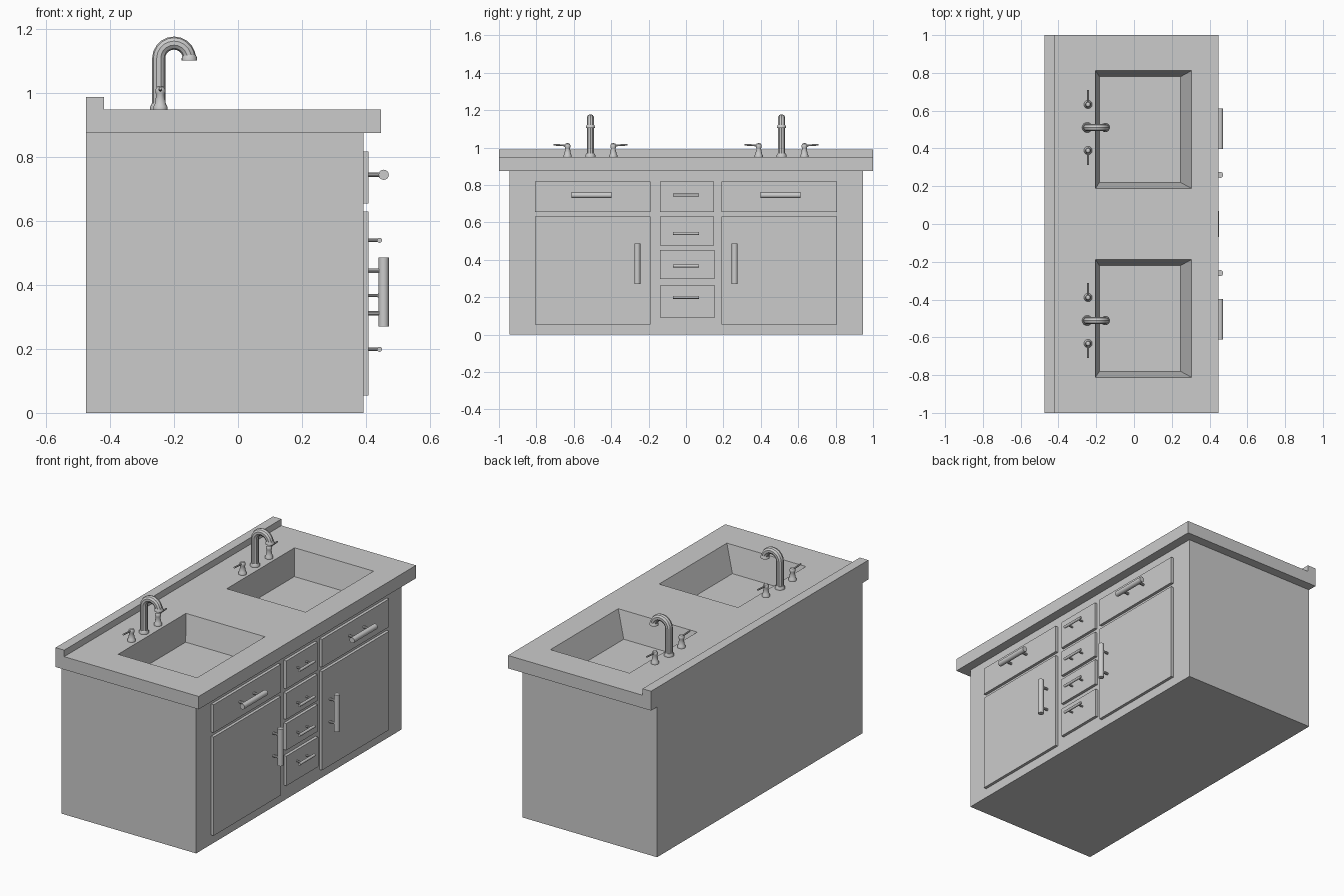
import bpy, bmesh, math
from mathutils import Vector

if "Cube" in bpy.data.objects:
    bpy.data.objects.remove(bpy.data.objects["Cube"])


def add_mesh(name, bm, smooth=False):
    bmesh.ops.recalc_face_normals(bm, faces=bm.faces[:])
    me = bpy.data.meshes.new(name)
    bm.to_mesh(me)
    bm.free()
    ob = bpy.data.objects.new(name, me)
    bpy.context.collection.objects.link(ob)
    if smooth:
        shade(ob)
    return ob


def select(ob):
    bpy.ops.object.select_all(action='DESELECT')
    ob.select_set(True)
    bpy.context.view_layer.objects.active = ob


def shade(ob):
    select(ob)
    bpy.ops.object.shade_smooth_by_angle(angle=math.radians(35))


def frustum(name, lower, upper, z0, z1):
    """Block between two rectangles given as (x0, x1, y0, y1)."""
    bm = bmesh.new()
    rings = []
    for (x0, x1, y0, y1), z in ((lower, z0), (upper, z1)):
        rings.append([bm.verts.new((x, y, z)) for x, y in
                      ((x0, y0), (x1, y0), (x1, y1), (x0, y1))])
    a, b = rings
    bm.faces.new(a)
    bm.faces.new(b)
    for i in range(4):
        j = (i + 1) % 4
        bm.faces.new((a[i], a[j], b[j], b[i]))
    return add_mesh(name, bm)


def box(name, x0, x1, y0, y1, z0, z1):
    return frustum(name, (x0, x1, y0, y1), (x0, x1, y0, y1), z0, z1)


def lathe(name, profile, origin, axis=(0, 0, 1), sides=16):
    """Revolve (radius, height) points around an axis through origin."""
    bm = bmesh.new()
    q = Vector((0, 0, 1)).rotation_difference(Vector(axis))
    o = Vector(origin)
    rings = []
    for r, h in profile:
        rings.append([bm.verts.new(o + q @ Vector((r * math.cos(t), r * math.sin(t), h)))
                      for t in (2 * math.pi * i / sides for i in range(sides))])
    for a, b in zip(rings, rings[1:]):
        for i in range(sides):
            j = (i + 1) % sides
            bm.faces.new((a[i], a[j], b[j], b[i]))
    bm.faces.new(rings[0])
    bm.faces.new(rings[-1])
    return add_mesh(name, bm, True)


def rod(name, p, q, r, sides=16):
    d = Vector(q) - Vector(p)
    return lathe(name, [(r, 0), (r, d.length)], p, d.normalized(), sides)


def pull(name, centre, length, axis, r, post_r, spread):
    """Bar handle standing on two posts."""
    c, a = Vector(centre), Vector(axis)
    rod(name + "_bar", c - a * length / 2, c + a * length / 2, r)
    for s in (-1, 1):
        p = c + a * s * spread
        rod(name + "_post", (0.40, p.y, p.z), p, post_r, 10)


# Cabinet, counter and backsplash
body = box("cabinet_body", -0.475, 0.392, -0.945, 0.945, 0, 0.875)
counter = box("countertop", -0.475, 0.447, -1, 1, 0.875, 0.95)
box("backsplash", -0.475, -0.42, -1, 1, 0.95, 0.988)

# Sink basins cut out with tapered blocks
SINK_Z, TOP = 0.80, 0.95
for s in (-1, 1):
    y = 0.5 * s
    k = 0.01 / (TOP - SINK_Z)
    cutter = frustum("sink_cutter", (-0.183, 0.247, y - 0.28, y + 0.28),
                     (-0.204 - 0.021 * k, 0.305 + 0.058 * k,
                      y - 0.312 - 0.032 * k, y + 0.312 + 0.032 * k), SINK_Z, TOP + 0.01)
    cutter.hide_render = True
    for ob in (body, counter):
        select(ob)
        m = ob.modifiers.new("sink", 'BOOLEAN')
        m.operation = 'DIFFERENCE'
        m.solver = 'EXACT'
        m.object = cutter
        bpy.ops.object.modifier_apply(modifier=m.name)
    bpy.data.objects.remove(cutter)

# Doors and wide drawers with their handles
F0, F1 = 0.389, 0.409
Y, Z = (0, 1, 0), (0, 0, 1)
for s in (-1, 1):
    y0, y1 = sorted((0.19 * s, 0.808 * s))
    box("door", F0, F1, y0, y1, 0.055, 0.63)
    box("wide_drawer", F0, F1, y0, y1, 0.655, 0.818)
    pull("door_handle", (0.456, 0.26 * s, 0.378), 0.215, Z, 0.016, 0.007, 0.066)
    pull("wide_drawer_handle", (0.456, 0.505 * s, 0.745), 0.215, Y, 0.016, 0.007, 0.066)

# Narrow middle drawers
for y0, y1, z0, z1, hz in ((-0.14, 0.149, 0.655, 0.818, 0.745),
                           (-0.14, 0.149, 0.477, 0.63, 0.54),
                           (-0.139, 0.152, 0.297, 0.453, 0.367),
                           (-0.138, 0.155, 0.09, 0.263, 0.199)):
    box("narrow_drawer", F0, F1, y0, y1, z0, z1)
    pull("narrow_drawer_handle", (0.443, 0, hz), 0.14, Y, 0.008, 0.005, 0.043)

# Faucets: gooseneck spout plus two lever taps each
for s in (-1, 1):
    yc = 0.511 * s
    x, R, zc = -0.248, 0.048, 1.109
    path = [(x, yc, 0.95)]
    path += [(x + R - R * math.cos(t), yc, zc + R * math.sin(t))
             for t in (math.pi * i / 10 for i in range(11))]
    cu = bpy.data.curves.new("spout", 'CURVE')
    cu.dimensions = '3D'
    cu.bevel_depth = 0.0205
    cu.bevel_resolution = 3
    cu.use_fill_caps = True
    sp = cu.splines.new('POLY')
    sp.points.add(len(path) - 1)
    for p, co in zip(sp.points, path):
        p.co = (*co, 1)
    spout = bpy.data.objects.new("spout", cu)
    bpy.context.collection.objects.link(spout)
    select(spout)
    bpy.ops.object.convert(target='MESH')
    shade(bpy.context.object)
    lathe("spout_tip", [(0.0245, 0), (0.0245, 0.007), (0.0205, 0.016)],
          (x + 2 * R, yc, 1.103))
    lathe("spout_base", [(0.027, 0), (0.027, 0.008), (0.022, 0.018)], (x, yc, 0.95))
    for d in (-1, 1):
        yt = yc + 0.122 * d
        lathe("tap", [(0.022, 0), (0.022, 0.008), (0.018, 0.014), (0.0125, 0.045),
                      (0.0155, 0.052), (0.0155, 0.062), (0.011, 0.07), (0.004, 0.073)],
              (-0.243, yt, 0.95))
        rod("tap_lever", (-0.243, yt, 1.01), (-0.243, yt + 0.076 * d, 1.015), 0.005, 10)
